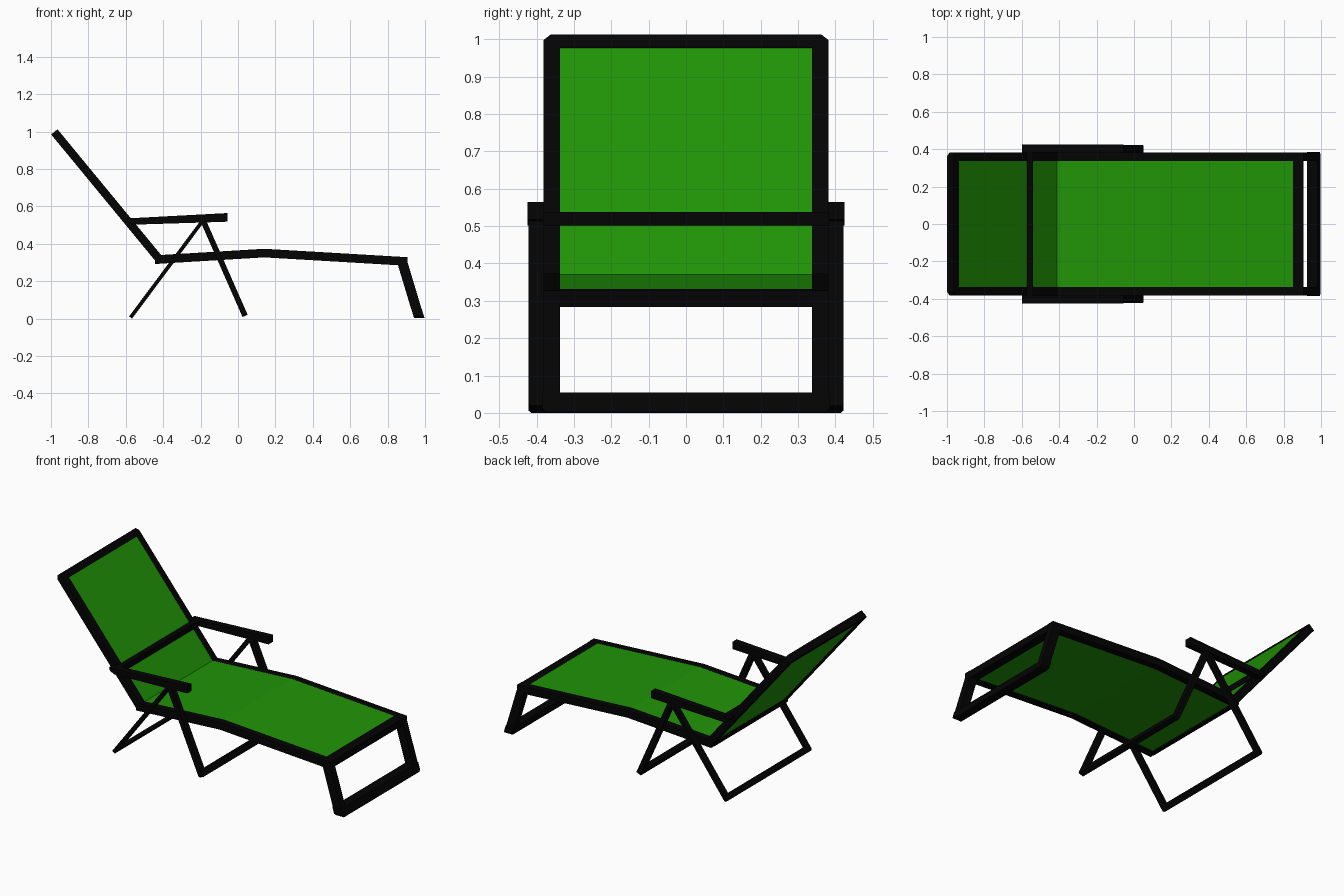
import bpy, bmesh
from mathutils import Vector

if "Cube" in bpy.data.objects:
    bpy.data.objects.remove(bpy.data.objects["Cube"])


def material(name, rgb):
    m = bpy.data.materials.new(name)
    m.diffuse_color = (*rgb, 1)
    m.use_nodes = True
    m.node_tree.nodes["Principled BSDF"].inputs["Base Color"].default_value = m.diffuse_color
    return m


BLACK = material("black_frame", (0.001, 0.001, 0.001))
GREEN = material("green_fabric", (0.015, 0.3, 0.002))


def prism(name, loop, vec, mat=BLACK, mirror=False):
    """Extrude a flat 3D loop along vec; optionally mirror across y = 0."""
    bm = bmesh.new()
    face = bm.faces.new([bm.verts.new(p) for p in loop])
    ext = bmesh.ops.extrude_face_region(bm, geom=[face], use_keep_orig=True)
    verts = [g for g in ext["geom"] if isinstance(g, bmesh.types.BMVert)]
    bmesh.ops.translate(bm, verts=verts, vec=vec)
    bmesh.ops.recalc_face_normals(bm, faces=bm.faces)
    me = bpy.data.meshes.new(name)
    bm.to_mesh(me)
    bm.free()
    me.materials.append(mat)
    ob = bpy.data.objects.new(name, me)
    bpy.context.collection.objects.link(ob)
    if mirror:
        mod = ob.modifiers.new("mirror", 'MIRROR')
        mod.use_axis = (False, True, False)
    return ob


def side(name, profile, y0, y1, mat=BLACK, mirror=True):
    """Part with an x-z profile, spanning y0 to y1."""
    return prism(name, [Vector((x, y0, z)) for x, z in profile],
                 Vector((0, y1 - y0, 0)), mat, mirror)


def strip(path, t, shift=0.0):
    """Outline of a bar of thickness t following an x-z path."""
    pts = [Vector(p) for p in path]
    up, low = [], []
    for i, p in enumerate(pts):
        d = (pts[min(i + 1, len(pts) - 1)] - pts[max(i - 1, 0)]).normalized()
        n = Vector((-d.y, d.x))
        up.append(p + n * (shift + t / 2))
        low.append(p + n * (shift - t / 2))
    return up + low[::-1]


def end_bar(name, end, start, thick, half, w, chamfer):
    """Crossbar closing a U-frame at 'end', outer corners cut off.
    thick is the full thickness vector in x-z."""
    d = (Vector(end) - Vector(start)).normalized()
    base = Vector(end) - Vector(thick) / 2

    def at(y, s):
        q = base - d * s
        return Vector((q.x, y, q.y))
    loop = [at(-half, w), at(half, w), at(half, chamfer), at(half - chamfer, 0),
            at(chamfer - half, 0), at(-half, chamfer)]
    return prism(name, loop, Vector((thick[0], 0, thick[1])))


def back_off(end, start, s):
    e, b = Vector(end), Vector(start)
    return e - (e - b).normalized() * s


# Backrest frame
hinge, top = (-0.42, 0.316), (-0.982, 0.998)
side("backrest_rail", strip([back_off(hinge, top, -0.012), back_off(top, hinge, 0.03)], 0.044), 0.337, 0.381)
end_bar("backrest_top_bar", top, hinge, (0.034, 0.028), 0.381, 0.045, 0.018)

# Seat frame
seat_path = [(-0.442, 0.315), (0.14, 0.35), (0.906, 0.305)]
side("seat_rail", strip(seat_path, 0.046), 0.337, 0.381)
side("seat_front_bar", [(0.85, 0.331), (0.906, 0.327), (0.906, 0.284), (0.85, 0.287)],
     -0.36, 0.36, mirror=False)
side("seat_rear_bar", [(-0.443, 0.325), (-0.418, 0.325), (-0.418, 0.293), (-0.443, 0.292)],
     -0.36, 0.36, mirror=False)

# Fabric panels
side("seat_fabric", strip([(-0.422, 0.3165), (0.14, 0.35), (0.862, 0.3075)], 0.036, 0.0035),
     -0.337, 0.337, GREEN, False)
side("backrest_fabric", strip([hinge, back_off(top, hinge, 0.03)], 0.034, -0.0035),
     -0.337, 0.337, GREEN, False)

# Foot-end leg frame
side("foot_leg", [(0.85, 0.303), (0.906, 0.303), (0.982, 0.05), (0.926, 0.05)], 0.337, 0.381)
end_bar("foot_leg_bar", (0.969, 0.003), (0.878, 0.303), (0.056, 0), 0.386, 0.054, 0.012)

# Armrests and the bar joining them across the backrest
side("armrest", [(-0.6, 0.535), (-0.055, 0.564), (-0.055, 0.518), (-0.2, 0.513),
                 (-0.56, 0.502), (-0.59, 0.515)], 0.382, 0.424)
side("armrest_cross_bar", [(-0.572, 0.538), (-0.541, 0.538), (-0.541, 0.502), (-0.572, 0.502)],
     -0.4, 0.4, mirror=False)

# Folding legs under the armrests
for name, start, end, t in (("front_leg", (-0.187, 0.525), (0.038, 0.014), 0.03),
                            ("rear_leg", (-0.187, 0.525), (-0.574, 0.006), 0.02)):
    side(name, strip([start, back_off(end, start, 0.03)], t), 0.382, 0.422)
    d = (Vector(end) - Vector(start)).normalized()
    end_bar(name + "_bar", end, start, (-d.y * t, d.x * t), 0.422, 0.038, 0.008)
